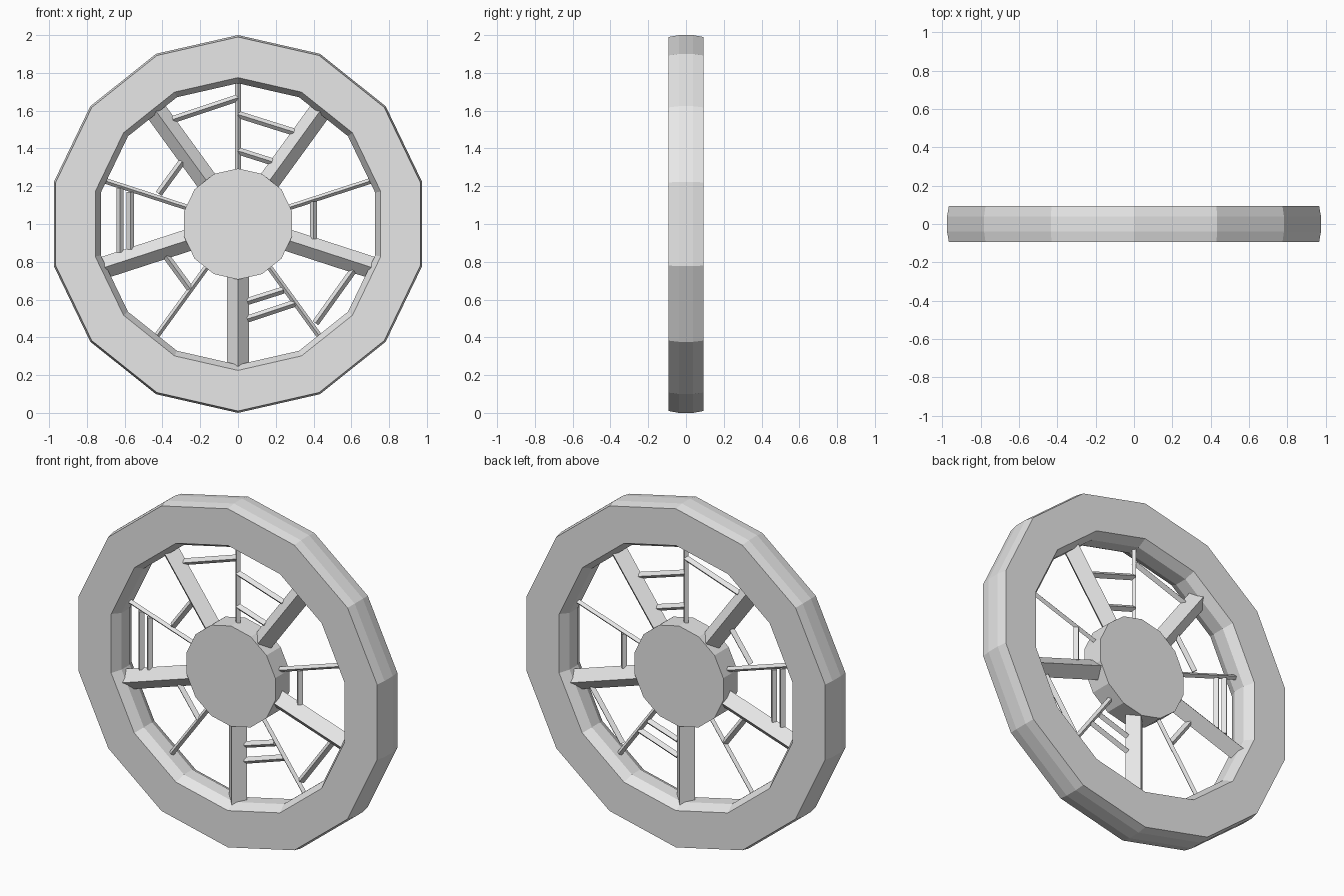
import bpy
import bmesh
from math import sin, cos, pi, radians
from mathutils import Vector

cube = bpy.data.objects.get("Cube")
if cube:
    bpy.data.objects.remove(cube, do_unlink=True)

SIDES = 14
CENTRE = Vector((0, 0, 1))
FRONT_Y, MID_Y = 0.093, 0.038

grey = bpy.data.materials.new("plain grey")
grey.use_nodes = True
colour = (0.8, 0.8, 0.8, 1)
grey.diffuse_color = colour
grey.node_tree.nodes["Principled BSDF"].inputs["Base Color"].default_value = colour


def finish(name, bm):
    bmesh.ops.recalc_face_normals(bm, faces=bm.faces)
    mesh = bpy.data.meshes.new(name)
    bm.to_mesh(mesh)
    bm.free()
    mesh.materials.append(grey)
    obj = bpy.data.objects.new(name, mesh)
    bpy.context.collection.objects.link(obj)
    return obj


def polar(radius, degrees):
    a = radians(degrees)
    return CENTRE + Vector((radius * cos(a), 0, radius * sin(a)))


def lathe(name, profile, closed):
    """Turn (radius, y) points around the axle; an open profile gets flat caps."""
    bm = bmesh.new()
    rings = [[bm.verts.new(polar(r, 90 + 360 * i / SIDES) + Vector((0, y, 0)))
              for i in range(SIDES)] for r, y in profile]
    pairs = list(zip(rings, rings[1:]))
    if closed:
        pairs.append((rings[-1], rings[0]))
    else:
        bm.faces.new(rings[0])
        bm.faces.new(rings[-1])
    for a, b in pairs:
        for i in range(SIDES):
            j = (i + 1) % SIDES
            bm.faces.new((a[i], a[j], b[j], b[i]))
    return finish(name, bm)


def bar(name, start, end, half):
    """Square bar lying on its edge, with ridges to the front and back."""
    bm = bmesh.new()
    along = (end - start).normalized()
    depth = Vector((0, half, 0))
    side = along.cross(Vector((0, 1, 0))) * half
    ends = [[bm.verts.new(p + o) for o in (depth, side, -depth, -side)]
            for p in (start, end)]
    for i in range(4):
        j = (i + 1) % 4
        bm.faces.new((ends[0][i], ends[0][j], ends[1][j], ends[1][i]))
    for cap in ends:
        bm.faces.new(cap)
    return finish(name, bm)


# Rim with slightly bulging tread and inner wall
lathe("rim", [(0.99, -FRONT_Y), (1.0, -MID_Y), (1.0, MID_Y), (0.99, FRONT_Y),
              (0.775, FRONT_Y), (0.745, MID_Y), (0.745, -MID_Y), (0.775, -FRONT_Y)], True)

# Hub
lathe("hub", [(0.294, -0.065), (0.294, 0.065)], False)

# Alternating thick and thin spokes
for i in range(5):
    thick, thin = 54 + 72 * i, 90 + 72 * i
    bar(f"thick_spoke_{i + 1}", polar(0.265, thick), polar(0.755, thick), 0.058)
    bar(f"thin_spoke_{i + 1}", polar(0.27, thin), polar(0.75, thin), 0.015)

# Rungs between neighbouring spokes: x, z of each end
rungs = [
    (-0.345, 1.553, 0, 1.668),
    (0, 1.58, 0.296, 1.487),
    (0, 1.387, 0.18, 1.33),
    (0.4, 1.12, 0.4, 0.92),
    (0.61, 0.754, 0.41, 0.475),
    (0.05, 0.59, 0.24, 0.65),
    (0.05, 0.497, 0.3, 0.58),
    (-0.38, 0.83, -0.254, 0.658),
    (-0.625, 1.19, -0.625, 0.85),
    (-0.57, 1.17, -0.57, 0.865),
    (-0.296, 1.33, -0.42, 1.16),
]
for i, (x0, z0, x1, z1) in enumerate(rungs):
    bar(f"rung_{i + 1}", Vector((x0, 0, z0)), Vector((x1, 0, z1)), 0.019)
